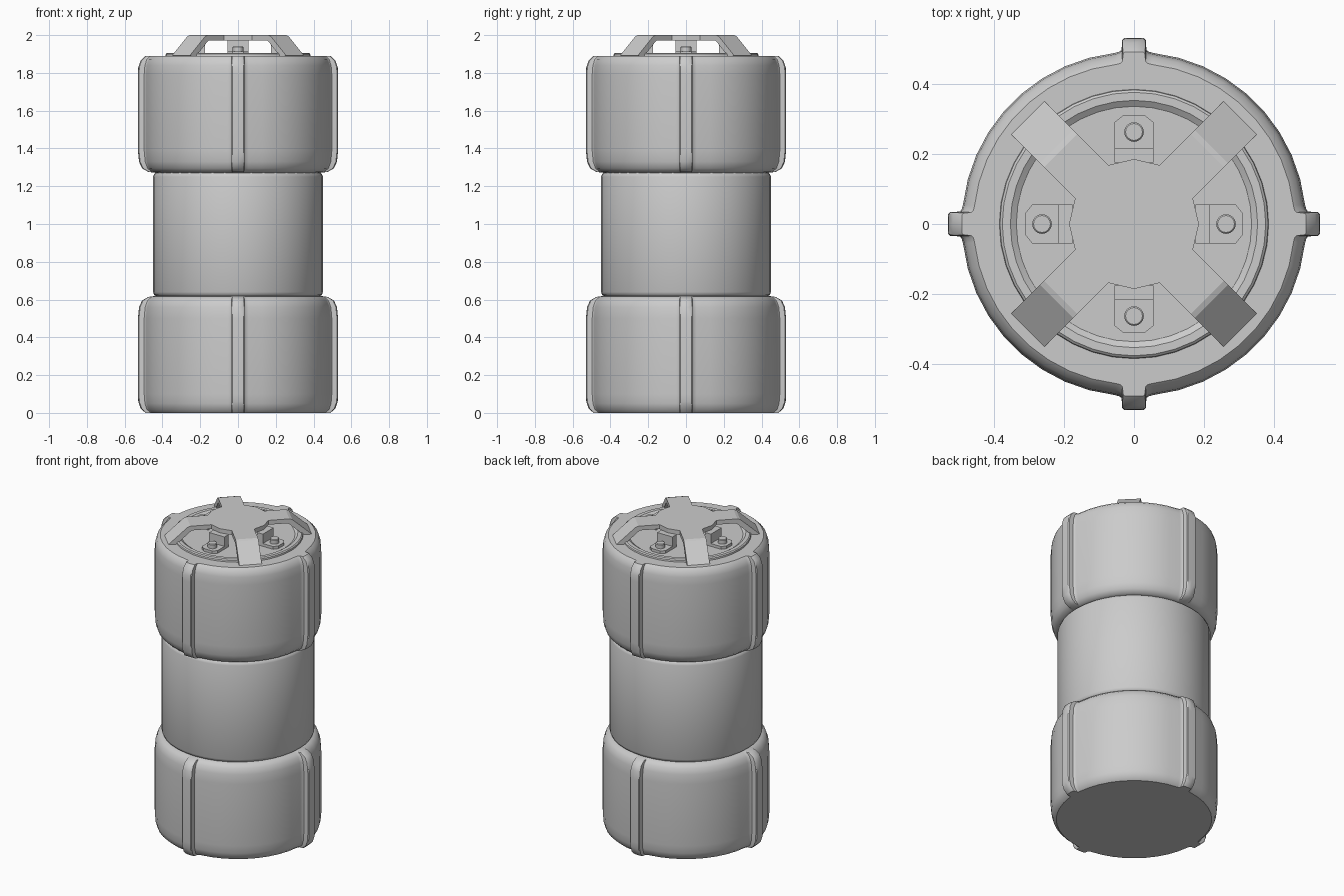
import bpy, bmesh, math
from mathutils import Matrix, Vector

cube = bpy.data.objects.get("Cube")
if cube:
    bpy.data.objects.remove(cube)

grey = bpy.data.materials.new("plain_grey")
grey.use_nodes = True
GREY = (0.6, 0.6, 0.6, 1)
grey.diffuse_color = GREY
grey.node_tree.nodes["Principled BSDF"].inputs["Base Color"].default_value = GREY


def finish(name, bm, angle=None):
    bmesh.ops.recalc_face_normals(bm, faces=bm.faces)
    mesh = bpy.data.meshes.new(name)
    bm.to_mesh(mesh)
    bm.free()
    ob = bpy.data.objects.new(name, mesh)
    bpy.context.collection.objects.link(ob)
    mesh.materials.append(grey)
    if angle:
        bpy.ops.object.select_all(action='DESELECT')
        ob.select_set(True)
        bpy.context.view_layer.objects.active = ob
        bpy.ops.object.shade_smooth_by_angle(angle=math.radians(angle))
    return ob


def skin(bm, rings, caps=(True, True)):
    """Bridge equal closed rings of points, capping the ends on request."""
    rows = [[bm.verts.new(p) for p in ring] for ring in rings]
    n = len(rows[0])
    for a, b in zip(rows, rows[1:]):
        for i in range(n):
            j = (i + 1) % n
            bm.faces.new((a[i], a[j], b[j], b[i]))
    for cap, row in zip(caps, (rows[0], rows[-1])):
        if cap:
            bm.faces.new(row)


def lathe(name, profile, caps=(True, True), sides=40, angle=35):
    bm = bmesh.new()
    turns = [math.tau * i / sides for i in range(sides)]
    skin(bm, [[(r * math.cos(t), r * math.sin(t), z) for t in turns]
              for r, z in profile], caps)
    return finish(name, bm, angle)


# Ribbed drums: the profile swells from wall to rib at four angles
WALL = [(.43, 1.27), (.452, 1.275), (.473, 1.295), (.485, 1.33), (.49, 1.39),
        (.49, 1.79), (.486, 1.84), (.476, 1.873), (.457, 1.89), (.385, 1.89)]
RIB = [(.43, 1.27), (.475, 1.276), (.508, 1.295), (.524, 1.33), (.53, 1.39),
       (.53, 1.79), (.528, 1.83), (.516, 1.865), (.49, 1.89), (.385, 1.89)]
half = [(0, 1), (.054, 1), (.064, .88), (.071, .2), (.085, .06), (.115, 0)]
quarter = [(-a, w) for a, w in half[:0:-1]] + half
span = math.pi / 2 - .23
quarter += [(.115 + span * i / 9, 0) for i in range(1, 9)]
around = [(a + q * math.pi / 2, w) for q in range(4) for a, w in quarter]


def drum(name, flip):
    bm = bmesh.new()
    rings = []
    for wall, rib in zip(WALL, RIB):
        ring = []
        for a, w in around:
            r, z = Vector(wall).lerp(Vector(rib), w)
            ring.append((r * math.cos(a), r * math.sin(a), 1.89 - z if flip else z))
        rings.append(ring)
    skin(bm, rings)
    finish(name, bm, 40)


drum("lower_drum", True)
drum("upper_drum", False)

# Plain middle sleeve
lathe("middle_sleeve", [(.43, .615), (.444, .625), (.45, .64), (.45, 1.25),
                        (.444, 1.265), (.43, 1.275)])

# Lid with a raised rim and a shallow recessed floor
lathe("lid", [(.385, 1.88), (.382, 1.9), (.375, 1.906), (.352, 1.906),
              (.345, 1.901), (.335, 1.894)])

# Four-legged carrying handle
bm = bmesh.new()
stations = [(.17, 2.0, 1.972), (.295, 2.0, 1.972), (.312, 1.994, 1.964),
            (.427, 1.892, 1.884)]
inner = [.17, .285, .297, .385]
W = .067
hub_top, hub_low = [], []
for k in range(4):
    turn = Matrix.Rotation(math.pi / 4 + k * math.pi / 2, 3, 'Z')
    rows = []
    for (r, top, low), ri in zip(stations, inner):
        ring = [(r, -W, top), (r, W, top), (ri, W, low), (ri, -W, low)]
        rows.append([turn @ Vector(p) for p in ring])
    skin(bm, rows, (False, True))
    axis = Matrix.Rotation(k * math.pi / 2, 3, 'Z') @ Vector((.185, 0, 0))
    for hub, z, pair in ((hub_top, 2.0, rows[0][:2]), (hub_low, 1.972, rows[0][3:1:-1])):
        hub += [axis + Vector((0, 0, z))] + pair
skin(bm, [hub_top, hub_low])
bmesh.ops.remove_doubles(bm, verts=bm.verts, dist=.0005)
# Remove the hub walls hidden inside the legs
bm.faces.ensure_lookup_table()
hidden = [f for f in bm.faces if len(f.verts) == 4
          and all(len(e.link_faces) > 2 for e in f.edges if abs(e.verts[0].co.z - e.verts[1].co.z) < .001)
          and all(math.hypot(v.co.x, v.co.y) < .184 for v in f.verts)]
bmesh.ops.delete(bm, geom=hidden, context='FACES_ONLY')
finish("handle", bm)


# Angle brackets with bolts, one on each side
def prism(name, outline, low, high, turn):
    bm = bmesh.new()
    skin(bm, [[turn @ Vector((x, y, z)) for x, y in outline] for z in (low, high)])
    return finish(name, bm)


plate = [(.19, -.055), (.29, -.055), (.31, -.03), (.31, .03), (.29, .055), (.19, .055)]
upright = [(.175, -.055), (.217, -.055), (.217, .055), (.175, .055)]
for k, side in enumerate(("left", "back", "right", "front")):
    turn = Matrix.Rotation(k * math.pi / 2, 3, 'Z')
    prism(side + "_bracket_plate", plate, 1.885, 1.912, turn)
    prism(side + "_bracket_upright", upright, 1.885, 1.973, turn)
    bolt = lathe(side + "_bolt", [(.028, 1.9), (.028, 1.936), (.024, 1.94)], sides=16)
    bolt.location = turn @ Vector((.262, 0, 0))
